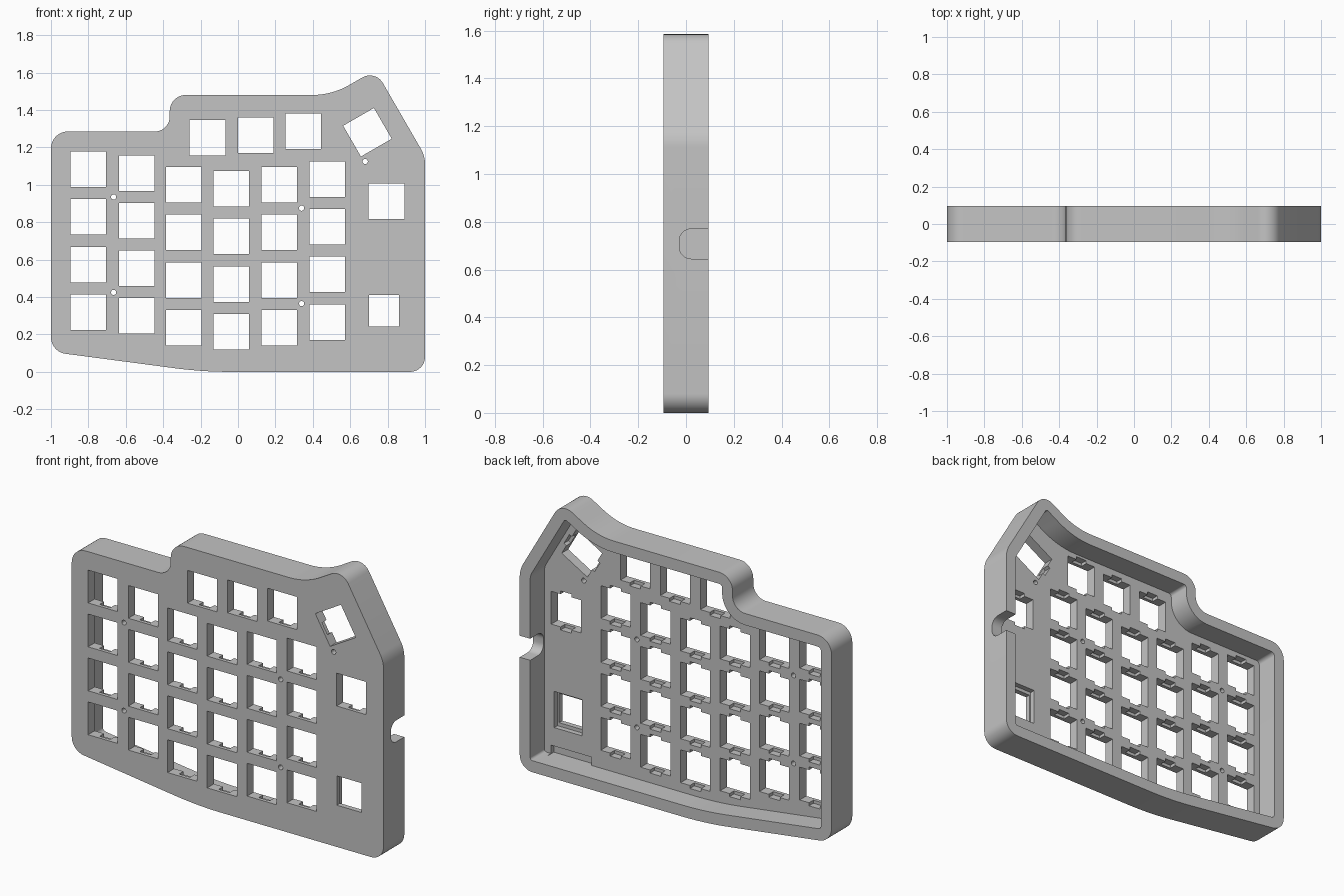
import bpy
import bmesh
from math import cos, sin, pi, radians, tan, atan2
from mathutils import Vector

if "Cube" in bpy.data.objects:
    bpy.data.objects.remove(bpy.data.objects["Cube"], do_unlink=True)

FRONT, BACK = -0.095, 0.095
FLOOR = -0.035          # back surface of the key plate
WALL = 0.067
KEY = 0.19
PITCH = 0.2547

grey = bpy.data.materials.new("case grey")
grey.use_nodes = True
colour = (0.55, 0.55, 0.55, 1)
grey.diffuse_color = colour
grey.node_tree.nodes["Principled BSDF"].inputs["Base Color"].default_value = colour

# Counter-clockwise case corners: (x, z, fillet radius)
CORNERS = [(-1, 0.107, 0.09), (-0.19, 0, 2.3), (1, 0, 0.08), (1, 1.154, 0.16),
           (0.734, 1.614, 0.08), (0.502, 1.48, 0.4), (-0.365, 1.48, 0.085),
           (-0.365, 1.285, 0.08), (-1, 1.285, 0.09)]


def rounded_outline(corners, inset=0.0, steps=10):
    """Fillet every corner, optionally after moving all edges inwards."""
    points = []
    n = len(corners)
    for i, (x, z, r) in enumerate(corners):
        p = Vector((x, z))
        a = (p - Vector(corners[i - 1][:2])).normalized()
        b = (Vector(corners[(i + 1) % n][:2]) - p).normalized()
        turn = atan2(a.x * b.y - a.y * b.x, a.dot(b))
        side = 1 if turn > 0 else -1
        normal_a = Vector((-a.y, a.x))
        normal_b = Vector((-b.y, b.x))
        p = p + (normal_a + normal_b) * inset / (1 + normal_a.dot(normal_b))
        r = max(r - side * inset, 0.015)
        centre = p - a * r * tan(abs(turn) / 2) + normal_a * r * side
        start = atan2(-normal_a.y * side, -normal_a.x * side)
        for k in range(steps + 1):
            t = start + turn * k / steps
            points.append((centre.x + r * cos(t), centre.y + r * sin(t)))
    return points


def add_prism(bm, points, y0, y1):
    """Extrude an x-z outline from y0 to y1."""
    face = bm.faces.new([bm.verts.new((x, y0, z)) for x, z in points])
    ext = bmesh.ops.extrude_face_region(bm, geom=[face])
    moved = [v for v in ext["geom"] if isinstance(v, bmesh.types.BMVert)]
    bmesh.ops.translate(bm, verts=moved, vec=(0, y1 - y0, 0))


def rectangle(cx, cz, w, h, angle=0.0):
    c, s = cos(angle), sin(angle)
    corners = [(-w / 2, -h / 2), (w / 2, -h / 2), (w / 2, h / 2), (-w / 2, h / 2)]
    return [(cx + x * c - z * s, cz + x * s + z * c) for x, z in corners]


def circle(cx, cz, r, n=20):
    return [(cx + r * cos(2 * pi * k / n), cz + r * sin(2 * pi * k / n)) for k in range(n)]


def finish(bm, name):
    bmesh.ops.recalc_face_normals(bm, faces=bm.faces)
    mesh = bpy.data.meshes.new(name)
    bm.to_mesh(mesh)
    bm.free()
    mesh.materials.append(grey)
    obj = bpy.data.objects.new(name, mesh)
    bpy.context.collection.objects.link(obj)
    return obj


def cut(target, bm):
    """Subtract the cutter mesh and throw the cutter away."""
    cutter = finish(bm, "cutter")
    cutter.hide_render = True
    mod = target.modifiers.new("cut", "BOOLEAN")
    mod.operation = "DIFFERENCE"
    mod.solver = "EXACT"
    mod.object = cutter
    bpy.context.view_layer.objects.active = target
    bpy.ops.object.modifier_apply(modifier=mod.name)
    bpy.data.objects.remove(cutter, do_unlink=True)


# Solid case body
bm = bmesh.new()
add_prism(bm, rounded_outline(CORNERS), FRONT, BACK)
case = finish(bm, "keyboard_case")

# Hollow back behind the key plate
bm = bmesh.new()
add_prism(bm, rounded_outline(CORNERS, WALL), FLOOR, BACK + 0.1)
cut(case, bm)

# Key positions: four-row columns, top row, thumb key, side key
keys = []
for x, z in [(-0.8, 1.083), (-0.542, 1.063), (-0.29, 1.0), (-0.036, 0.979),
             (0.22, 1.0), (0.476, 1.03)]:
    keys += [(x, z - row * PITCH, 0) for row in range(4)]
keys += [(-0.163, 1.252, 0), (0.094, 1.265, 0), (0.35, 1.286, 0)]
keys += [(0.692, 1.281, radians(-60)), (0.794, 0.912, 0)]

# Square key openings, display window and screw holes
bm = bmesh.new()
for x, z, angle in keys:
    add_prism(bm, rectangle(x, z, KEY, KEY, angle), FRONT - 0.1, FLOOR + 0.02)
add_prism(bm, rectangle(0.78, 0.327, 0.16, 0.17), FRONT - 0.1, FLOOR + 0.02)
for x, z in [(-0.665, 0.935), (-0.665, 0.425), (0.34, 0.875), (0.34, 0.365), (0.68, 1.125)]:
    add_prism(bm, circle(x, z, 0.014), FRONT - 0.1, FLOOR + 0.02)
cut(case, bm)

# Clip recesses behind the plate lip, pocket behind the window, socket pocket
bm = bmesh.new()
for x, z, angle in keys:
    add_prism(bm, rectangle(x, z, 0.07, KEY + 0.036, angle), FRONT + 0.02, FLOOR + 0.03)
add_prism(bm, rectangle(0.78, 0.327, 0.18, 0.21), FRONT + 0.03, FLOOR + 0.03)
add_prism(bm, rectangle(0.76, 0.09, 0.26, 0.05), FRONT + 0.035, FLOOR + 0.03)
cut(case, bm)


def wall_notch(lo, hi, depth, on_side):
    """Round-ended slot, open at the back, through the side or bottom wall."""
    r = min(0.05, (hi - lo) / 2 - 0.002)
    shape = rounded_outline([(lo, depth, r), (hi, depth, r),
                             (hi, BACK + 0.1, 0.015), (lo, BACK + 0.1, 0.015)], steps=8)
    nbm = bmesh.new()
    add_prism(nbm, shape, 0, 0.2)
    for v in nbm.verts:
        along, through, y = v.co
        v.co = (1.1 - through, y, along) if on_side else (along, y, through - 0.12)
    cut(case, nbm)


# Cable notch in the side wall, two socket notches in the bottom wall
wall_notch(0.645, 0.77, -0.028, True)
wall_notch(0.545, 0.63, -0.03, False)
wall_notch(0.70, 0.85, -0.03, False)

# Smooth the rounded walls, keep the edges crisp
bpy.ops.object.select_all(action="DESELECT")
case.select_set(True)
bpy.context.view_layer.objects.active = case
bpy.ops.object.shade_smooth_by_angle(angle=radians(30))
